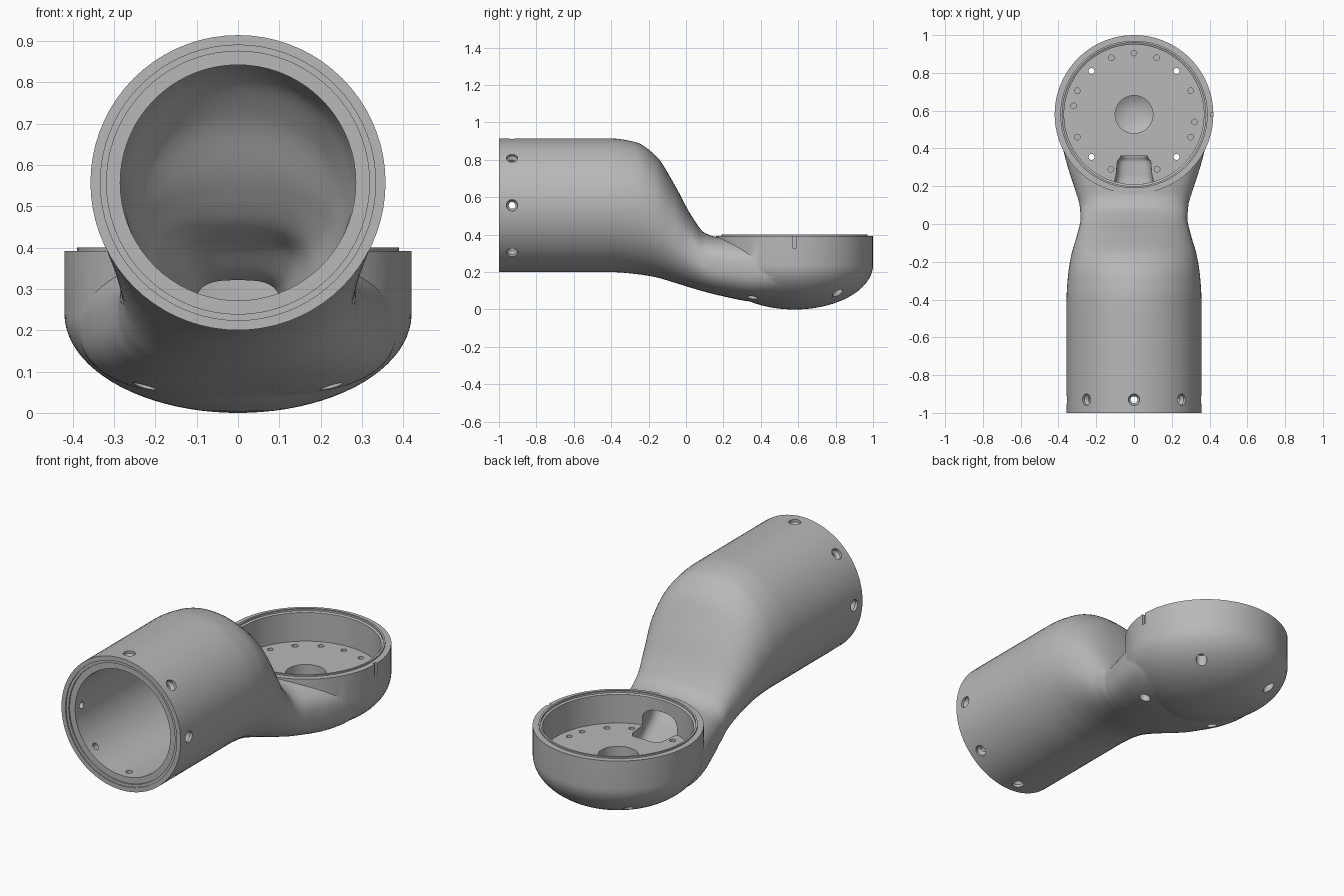
import bpy
import bmesh
from math import cos, sin, pi, copysign, radians
from mathutils import Matrix, Vector

if "Cube" in bpy.data.objects:
    bpy.data.objects.remove(bpy.data.objects["Cube"], do_unlink=True)

grey = bpy.data.materials.new("matte_grey")
grey.use_nodes = True
grey.diffuse_color = (0.48, 0.48, 0.48, 1)
grey.node_tree.nodes["Principled BSDF"].inputs["Base Color"].default_value = grey.diffuse_color

CUP_Y = 0.58
TUBE_Z = 0.557


def skin(bm, rings):
    """Closed solid through a list of equal-length rings."""
    loops = [[bm.verts.new(p) for p in ring] for ring in rings]
    faces = [bm.faces.new(loops[0]), bm.faces.new(loops[-1])]
    n = len(loops[0])
    for a, b in zip(loops, loops[1:]):
        for i in range(n):
            j = (i + 1) % n
            faces.append(bm.faces.new((a[i], a[j], b[j], b[i])))
    bmesh.ops.recalc_face_normals(bm, faces=faces)


def lathe(bm, profile, matrix, segments=24):
    """Turn (radius, height) points around the matrix's z axis."""
    turns = [2 * pi * i / segments for i in range(segments)]
    skin(bm, [[matrix @ Vector((r * cos(t), r * sin(t), h)) for t in turns]
              for r, h in profile])


def smooth_stations(rows, steps):
    """Monotone curve through rows whose first column is the position."""
    def slope(k, c):
        if k in (0, len(rows) - 1):
            return 0
        p, q, r = rows[k - 1:k + 2]
        a = (q[c] - p[c]) / (q[0] - p[0])
        b = (r[c] - q[c]) / (r[0] - q[0])
        return 2 * a * b / (a + b) if a * b > 0 else 0

    out = []
    for k, (p, q) in enumerate(zip(rows, rows[1:])):
        d = q[0] - p[0]
        for s in range(steps):
            t = s / steps
            row = [p[0] + t * d]
            for c in range(1, len(p)):
                ease = t * t * (3 - 2 * t)
                row.append(p[c] + (q[c] - p[c]) * ease
                           + d * t * (1 - t) * ((1 - t) * slope(k, c) - t * slope(k + 1, c)))
            out.append(row)
    return out + [list(rows[-1])]


def loft(bm, rows, steps=6, segments=72):
    """Rows of (y, top, bottom, half width, squareness)."""
    rings = []
    for y, top, low, wide, power in smooth_stations(rows, steps):
        ring = []
        for i in range(segments):
            t = 2 * pi * i / segments
            c, s = cos(t), sin(t)
            x = copysign(abs(c) ** (2 / power), c) * wide
            z = copysign(abs(s) ** (2 / power), s) * (top - low) / 2
            ring.append((x, y, (top + low) / 2 + z))
        rings.append(ring)
    skin(bm, rings)


def make(name, build):
    bm = bmesh.new()
    build(bm)
    mesh = bpy.data.meshes.new(name)
    bm.to_mesh(mesh)
    bm.free()
    mesh.materials.append(grey)
    obj = bpy.data.objects.new(name, mesh)
    bpy.context.scene.collection.objects.link(obj)
    return obj


def combine(target, other, operation):
    bpy.context.view_layer.objects.active = target
    mod = target.modifiers.new(operation, "BOOLEAN")
    mod.operation, mod.object, mod.solver = operation, other, "EXACT"
    bpy.ops.object.modifier_apply(modifier=mod.name)
    bpy.data.objects.remove(other, do_unlink=True)


cup_axis = Matrix.Translation((0, CUP_Y, 0))
tube_axis = Matrix.Translation((0, 0, TUBE_Z)) @ Matrix.Rotation(-pi / 2, 4, "X")

# Tube running into a narrow neck
OUTER = [(-1, .914, .2, .357, 2), (-.4, .914, .2, .357, 2), (-.27, .895, .19, .349, 2.02),
         (-.16, .82, .172, .331, 2.1), (-.06, .665, .143, .302, 2.2),
         (.03, .5, .115, .283, 2.35), (.1, .41, .095, .288, 2.5),
         (.17, .388, .077, .308, 2.6), (.35, .388, .042, .364, 2.6),
         (.46, .388, .035, .385, 2.5), (CUP_Y, .388, .04, .385, 2.5)]

# Hollow passage from the tube mouth down to the cup floor
INNER = [(-1.05, .842, .272, .285, 2), (-.4, .842, .272, .285, 2), (-.27, .82, .262, .278, 2),
         (-.16, .72, .245, .262, 2.1), (-.07, .56, .222, .235, 2.4),
         (.02, .45, .2, .18, 3), (.1, .405, .18, .145, 3.5), (.2, .325, .16, .112, 3.5),
         (.26, .31, .15, .095, 3.5), (.33, .31, .15, .088, 3.5), (.36, .3, .16, .07, 3.5)]


# Round cup with an elliptical underside and a stepped rim
def cup(bm):
    angles = [radians(3 + 87 * i / 20) for i in range(21)]
    dome = [(.42 * sin(a), .24 * (1 - cos(a))) for a in angles]
    lathe(bm, dome + [(.42, .392), (.39, .392), (.39, .4)], cup_axis, 96)


def cavity(bm):
    lathe(bm, [(.37, .23), (.37, .385), (.38, .39), (.38, .6)], cup_axis, 96)


def mouth_step(bm):
    lathe(bm, [(.333, -1.05), (.333, -.994), (.318, -.994), (.318, -.986)], tube_axis, 72)


# Every screw hole, the centre recess and the rim notch
def holes(bm):
    for k in range(8):
        spin = Matrix.Translation((0, -.93, TUBE_Z)) @ Matrix.Rotation(k * pi / 4, 4, "Y")
        lathe(bm, [(.018, .25), (.018, .325), (.03, .342), (.03, .42)], spin)
    for x in (-.225, .225):
        for y in (.355, .81):
            lathe(bm, [(.028, -.05), (.028, .13), (.016, .13), (.016, .26)],
                  Matrix.Translation((x, y, 0)))
    spots = [(0, .905), (-.32, .625), (.32, .54)]
    for side in (-1, 1):
        spots += [(side * .12, .88), (side * .3, .705), (side * .3, .46), (side * .122, .29)]
    for x, y in spots:
        lathe(bm, [(.015, .18), (.015, .26)], Matrix.Translation((x, y, 0)), 16)
    lathe(bm, [(.03, .115), (.07, .122), (.1, .14), (.1, .26)], cup_axis, 48)
    skin(bm, [[(x, CUP_Y - .01, .33), (x, CUP_Y + .01, .33),
               (x, CUP_Y + .01, .41), (x, CUP_Y - .01, .41)] for x in (.408, .45)])


housing = make("elbow_housing", lambda bm: loft(bm, OUTER))
combine(housing, make("cup", cup), "UNION")
combine(housing, make("cup_cavity", cavity), "DIFFERENCE")
combine(housing, make("passage", lambda bm: loft(bm, INNER)), "DIFFERENCE")
combine(housing, make("mouth_step", mouth_step), "DIFFERENCE")
combine(housing, make("screw_holes", holes), "DIFFERENCE")

bpy.ops.object.select_all(action="DESELECT")
housing.select_set(True)
bpy.context.view_layer.objects.active = housing
bpy.ops.object.shade_smooth_by_angle(angle=radians(30))
